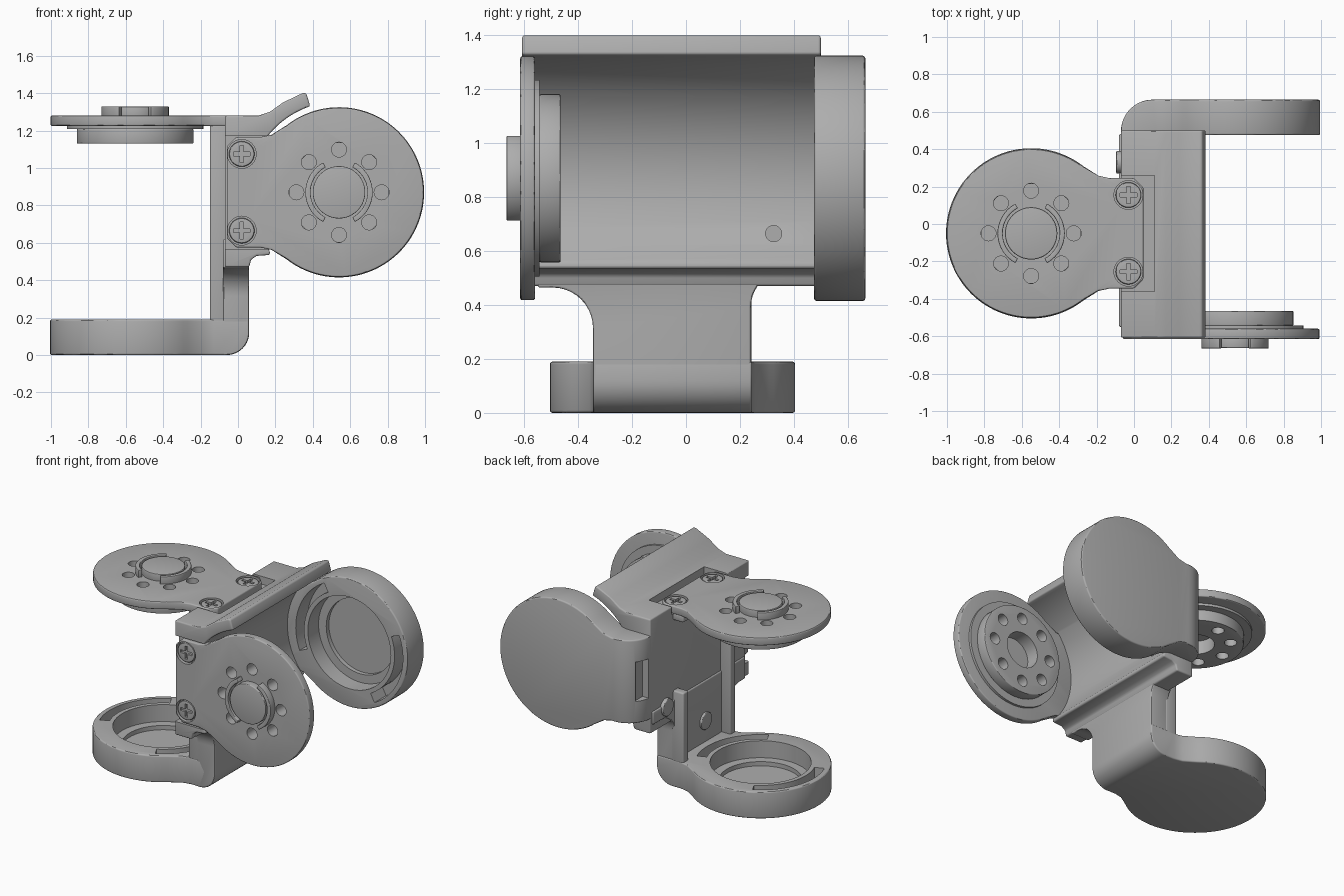
import bpy, bmesh
from math import cos, sin, pi, radians
from mathutils import Matrix, Vector

cube = bpy.data.objects.get("Cube")
if cube:
    bpy.data.objects.remove(cube, do_unlink=True)

grey = bpy.data.materials.new("satin grey")
grey.use_nodes = True
grey.diffuse_color = (0.42, 0.42, 0.42, 1)
grey.node_tree.nodes["Principled BSDF"].inputs["Base Color"].default_value = (0.42, 0.42, 0.42, 1)

parts, cutters = [], []


def frame(x, y, z, origin=(0, 0, 0)):
    m = Matrix((x, y, z)).transposed().to_4x4()
    m.translation = Vector(origin)
    return m


def arc(r, a0, a1, n, cx=0, cy=0):
    return [(cx + r * cos(radians(a0 + (a1 - a0) * i / n)),
             cy + r * sin(radians(a0 + (a1 - a0) * i / n))) for i in range(n + 1)]


def circle(r, n=64, cx=0, cy=0):
    return arc(r, 0, 360, n, cx, cy)[:-1]


def band(r0, r1, a0, a1, n=20):
    return arc(r1, a0, a1, n) + arc(r0, a1, a0, n)


def rect(x0, x1, y0, y1):
    return [(x0, y0), (x1, y0), (x1, y1), (x0, y1)]


def prism(name, outlines, z0, z1, m, bevel=0.0, cutter=False, corner=None):
    """Extrude outlines along local z; corner = (test, radius) rounds chosen edges."""
    bm = bmesh.new()
    for pts in outlines:
        low = [bm.verts.new((x, y, z0)) for x, y in pts]
        high = [bm.verts.new((x, y, z1)) for x, y in pts]
        bm.faces.new(low[::-1])
        bm.faces.new(high)
        for i in range(len(pts)):
            j = (i + 1) % len(pts)
            bm.faces.new((low[i], low[j], high[j], high[i]))
    bmesh.ops.recalc_face_normals(bm, faces=bm.faces)
    if corner:
        edges = [e for e in bm.edges if all(corner[0](v.co) for v in e.verts)]
        bmesh.ops.bevel(bm, geom=edges, offset=corner[1], segments=10,
                        profile=0.5, affect='EDGES')
    bm.transform(m)
    mesh = bpy.data.meshes.new(name)
    bm.to_mesh(mesh)
    bm.free()
    ob = bpy.data.objects.new(name, mesh)
    bpy.context.collection.objects.link(ob)
    if cutter:
        ob.hide_render = True
        cutters.append(ob)
        return ob
    mesh.materials.append(grey)
    if bevel:
        b = ob.modifiers.new("soft edges", 'BEVEL')
        b.width, b.segments, b.limit_method, b.angle_limit = bevel, 3, 'ANGLE', radians(40)
    parts.append(ob)
    return ob


def cut(ob, outlines, z0, z1, m):
    mod = ob.modifiers.new("cut", 'BOOLEAN')
    mod.operation, mod.solver = 'DIFFERENCE', 'EXACT'
    mod.object = prism("cutter", outlines, z0, z1, m, cutter=True)


HALF = 0.295  # half width of every neck


def outline(r, end, chamfer=0.0):
    """Round head that narrows into a straight neck on the -x side."""
    upper = [(-0.36, 0.308), (-0.42, HALF), (end + chamfer, HALF)]
    if chamfer:
        upper.append((end, HALF - chamfer))
    return arc(r, -128, 128, 72) + upper + [(x, -y) for x, y in reversed(upper)]


def joint(side, m, radius, window):
    """Cup at local z = 0 and horn plate at the far end of one bracket."""
    cup = prism(side + "_cup", [outline(0.455, -0.61)], 0, 0.19, m, 0.01,
                corner=(lambda c: c.x < -0.6 and c.z < 0.01, radius))
    cut(cup, [circle(0.325)], 0.07, 0.3, m)
    cut(cup, [circle(0.265)], 0.04, 0.3, m)
    cut(cup, [band(0.355, 0.42, a - 42, a + 42) for a in (160, 340)], 0.06, 0.3, m)
    if window:
        cut(cup, [rect(-0.7, -0.56, -0.14, 0.14)], 0.06, 0.15, m)

    holes = [circle(0.04, 24, 0.228 * cos(i * pi / 4), 0.228 * sin(i * pi / 4)) for i in range(8)]
    plate = prism(side + "_horn_plate", [outline(0.452, -0.6, 0.05)], 1.225, 1.28, m, 0.008)
    cut(plate, holes, 1.0, 1.5, m)
    cut(plate, [circle(0.077, 32, -0.52, s * 0.205) for s in (-1, 1)], 1.245, 1.5, m)
    step = prism(side + "_horn_step", [circle(0.365)], 1.208, 1.2255, m)
    boss = prism(side + "_horn_boss", [circle(0.312)], 1.13, 1.209, m, 0.006)
    for ob in (step, boss):
        cut(ob, holes, 1.0, 1.5, m)
        cut(ob, [circle(0.125, 40)], 1.0, 1.5, m)
    prism(side + "_hub", [circle(0.14)], 1.27, 1.328, m, 0.005)
    prism(side + "_hub_ring", [band(0.152, 0.18, a - 62, a + 62) for a in (0, 180)],
          1.27, 1.33, m, 0.004)
    # Cross-head screws
    for s in (-1, 1):
        sm = m @ Matrix.Translation((-0.52, s * 0.205, 0))
        screw = prism(side + "_screw", [circle(0.068, 32)], 1.235, 1.274, sm, 0.006)
        a, b = 0.01, 0.045
        plus = [(a, a), (a, b), (-a, b), (-a, a), (-b, a), (-b, -a),
                (-a, -a), (-a, -b), (a, -b), (a, -a), (b, -a), (b, a)]
        cut(screw, [plus], 1.258, 1.4, sm)


X, Y, Z = Vector((1, 0, 0)), Vector((0, 1, 0)), Vector((0, 0, 1))
fore_aft = frame(X, Z, -Y, (0.54, 0.665, 0.87))
upright = frame(-X, -Y, Z, (-0.55, -0.05, 0))
joint("fore_aft", fore_aft, 0.17, True)
joint("upright", upright, 0.12, False)

# Main body: hollow-faced bar running front to back
section = ([(-0.07, 0.47), (0.06, 0.47), (0.07, 0.51), (0.1, 0.53), (0.17, 0.535)]
           + arc(0.485, 220.5, 108.5, 36, 0.54, 0.87)
           + [(0.365, 1.4), (0.345, 1.4), (0.24, 1.35), (0.17, 1.3), (0.11, 1.28), (-0.07, 1.28)])
body = prism("main_body", [section], -0.5, 0.608, frame(X, Z, -Y), 0.01)
cut(body, [rect(-0.7, -0.2, -0.305, 0.305)], 1.225, 1.5, fore_aft)
cut(body, [rect(-0.66, -0.3, -0.31, 0.31)], 1.225, 1.5, upright)
cut(body, [circle(0.03, 24, 0.325, 0.665)], 0.03, 0.4, frame(Y, Z, X))

# Lower wall flaring into the body
flare = ([(-0.345, 0), (0.24, 0)] + arc(0.14, 180, 90, 10, 0.38, 0.39)
         + [(0.48, 0.53), (0.48, 0.62), (-0.55, 0.62), (-0.55, 0.465)]
         + arc(0.15, 90, 0, 10, -0.495, 0.315))
prism("lower_wall", [flare], -0.08, 0.06, frame(Y, Z, X), 0.008,
      corner=(lambda c: c.y < 0.01 and c.z > 0.05, 0.12))

# Cable channel ribs on the wall
channel = frame(Y, Z, X)
prism("back_rib", [rect(0.185, 0.243, 0.1, 0.68)], -0.15, -0.06, channel, 0.01)
prism("front_rib", [rect(-0.343, -0.285, 0.1, 1.23)], -0.15, -0.06, channel, 0.01)
prism("top_rib", [rect(-0.343, 0.243, 1.18, 1.23)], -0.15, -0.06, channel, 0.01)
prism("wall_screw", [circle(0.06, 32, -0.1, 0.34), circle(0.06, 32, 0.33, 0.6)],
      -0.095, -0.05, channel, 0.006)

# Bake the modifiers, drop the cutters and shade by angle
deps = bpy.context.evaluated_depsgraph_get()
baked = [bpy.data.meshes.new_from_object(ob.evaluated_get(deps)) for ob in parts]
for ob, mesh in zip(parts, baked):
    ob.modifiers.clear()
    ob.data = mesh
for ob in cutters:
    bpy.data.objects.remove(ob, do_unlink=True)
bpy.ops.object.select_all(action='DESELECT')
for ob in parts:
    ob.select_set(True)
bpy.context.view_layer.objects.active = parts[0]
bpy.ops.object.shade_smooth_by_angle(angle=radians(30))
